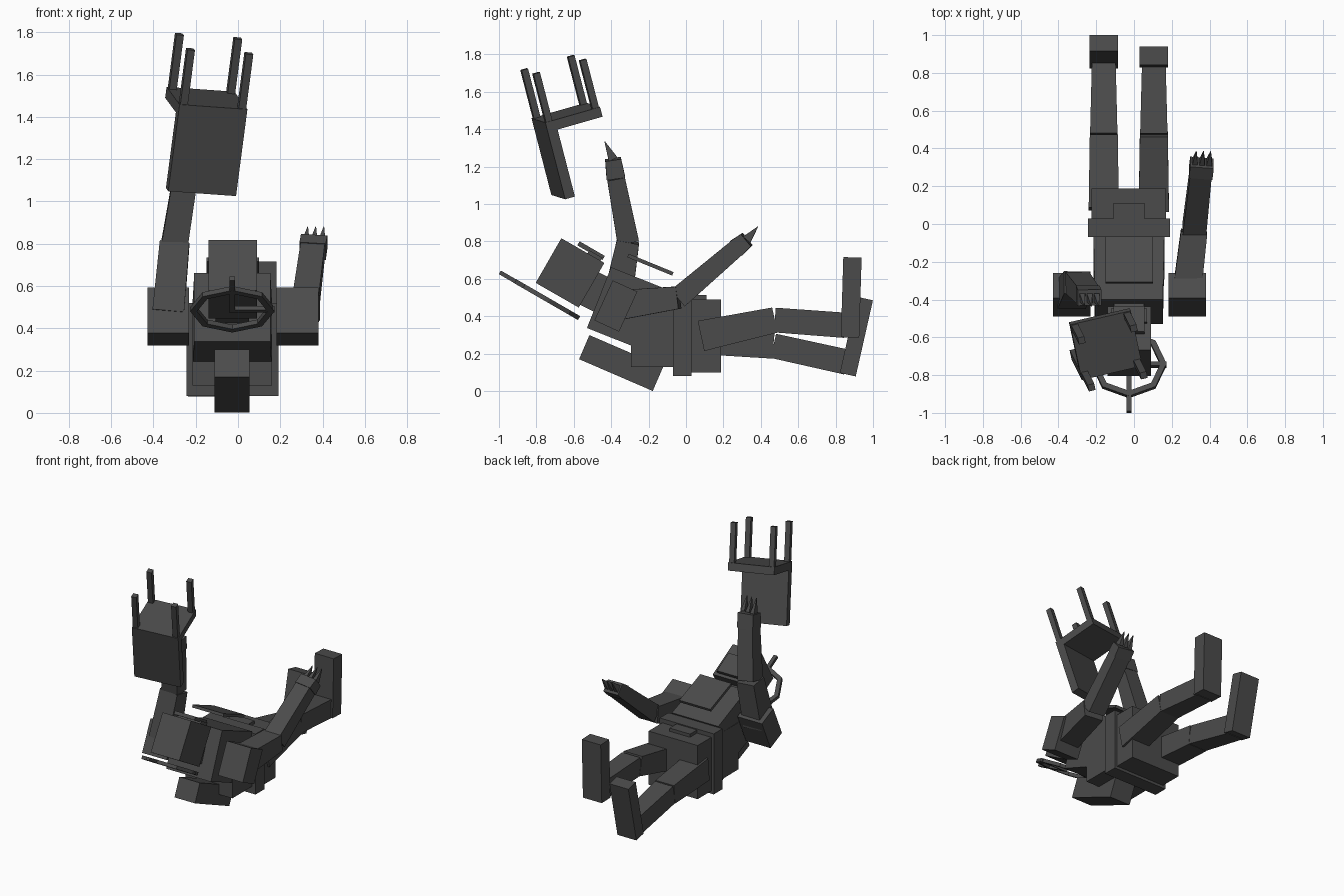
import bpy, bmesh, math
from mathutils import Vector, Matrix

if "Cube" in bpy.data.objects:
    bpy.data.objects.remove(bpy.data.objects["Cube"])

mat = bpy.data.materials.new("dark grey")
mat.diffuse_color = (0.07, 0.07, 0.07, 1)
mat.use_nodes = True
mat.node_tree.nodes["Principled BSDF"].inputs["Base Color"].default_value = mat.diffuse_color
CX = -0.027  # body centre line


def finish(name, bm):
    bmesh.ops.recalc_face_normals(bm, faces=bm.faces)
    me = bpy.data.meshes.new(name)
    bm.to_mesh(me)
    bm.free()
    me.materials.append(mat)
    ob = bpy.data.objects.new(name, me)
    bpy.context.collection.objects.link(ob)
    return ob


def block(name, p0, p1, size0, size1=None, side=(1, 0, 0)):
    """Tapered box from p0 to p1; sizes are (width along side, depth)."""
    p0, p1, side = Vector(p0), Vector(p1), Vector(side)
    d = (p1 - p0).normalized()
    s = (side - d * side.dot(d)).normalized()
    n = d.cross(s)
    bm = bmesh.new()
    rings = []
    for p, (w, h) in ((p0, size0), (p1, size1 or size0)):
        rings.append([bm.verts.new(p + s * a * w / 2 + n * b * h / 2)
                      for a, b in ((-1, -1), (1, -1), (1, 1), (-1, 1))])
    a, b = rings
    bm.faces.new(a)
    bm.faces.new(b)
    for i in range(4):
        j = (i + 1) % 4
        bm.faces.new((a[i], a[j], b[j], b[i]))
    return finish(name, bm)


# torso
block("pelvis", (CX, 0.02, 0.295), (CX, 0.187, 0.295), (0.395, 0.39))
block("belt", (CX, -0.07, 0.30), (CX, 0.03, 0.30), (0.435, 0.44))
block("buckle", (CX, 0.025, 0.498), (CX, 0.11, 0.498), (0.165, 0.03))
block("abdomen", (CX, -0.295, 0.30), (CX, -0.06, 0.30), (0.375, 0.34))
block("chest", (CX, -0.465, 0.50), (CX, -0.13, 0.367), (0.36, 0.35), (0.375, 0.35))
block("chest_plate", (-0.025, -0.31, 0.725), (-0.025, -0.07, 0.627), (0.25, 0.02))
block("back_pack", (-0.028, -0.544, 0.235), (-0.028, -0.15, 0.065), (0.165, 0.14))

# head
block("neck", (CX, -0.56, 0.57), (CX, -0.42, 0.50), (0.16, 0.20))
block("head", (-0.025, -0.735, 0.698), (-0.025, -0.505, 0.566), (0.23, 0.275))
block("face_plate", (CX, -0.575, 0.79), (CX, -0.44, 0.712), (0.165, 0.025))
block("mouth_plate", (CX, -0.525, 0.74), (CX, -0.455, 0.70), (0.19, 0.03))

# ring with two hands behind the head
ring_c = Vector((CX, -0.744, 0.49))
up = Vector((0, -0.866, 0.5))
bm = bmesh.new()
loops = []
for i in range(8):
    t = math.tau * i / 8
    r = Vector((math.cos(t), 0, 0)) + up * math.sin(t)
    n = Vector((0, 0.5, 0.866))
    loops.append([bm.verts.new(ring_c + r * (0.183 + a) + n * b)
                  for a, b in ((-0.016, -0.012), (0.016, -0.012), (0.016, 0.012), (-0.016, 0.012))])
for i in range(8):
    a, b = loops[i], loops[(i + 1) % 8]
    for k in range(4):
        m = (k + 1) % 4
        bm.faces.new((a[k], a[m], b[m], b[k]))
finish("ring", bm)
block("ring_long_hand", ring_c - up * 0.015, ring_c + up * 0.29, (0.027, 0.022))
block("ring_short_hand", ring_c, ring_c + Vector((0.2, 0, 0)), (0.027, 0.022), side=up)

# arms: shoulder pad, upper arm, forearm, hand, three claws
arms = {
    "left": (-0.33, (-0.33, -0.37, 0.47), (-0.30, -0.31, 0.80), (-0.245, -0.375, 1.14),
             (-0.235, -0.39, 1.24), (-0.225, -0.435, 1.335)),
    "right": (0.282, (0.28, -0.36, 0.46), (0.318, -0.04, 0.50), (0.353, 0.27, 0.765),
              (0.36, 0.325, 0.81), (0.368, 0.385, 0.88)),
}
for side, (sx, sh, el, wr, kn, tip) in arms.items():
    block(side + "_shoulder", (sx, -0.424, 0.348), (sx, -0.326, 0.562), (0.198, 0.145))
    block(side + "_upper_arm", sh, el, (0.15, 0.16), (0.14, 0.12))
    block(side + "_forearm", el, wr, (0.125, 0.115), (0.115, 0.095))
    block(side + "_hand", wr, kn, (0.125, 0.10), (0.125, 0.085))
    for i in (-1, 0, 1):
        off = Vector((0.038 * i, 0, 0))
        block(f"{side}_claw_{i + 2}", Vector(kn) + off, Vector(tip) + off, (0.03, 0.05), (0.003, 0.003))

# legs: (y, z) of hip, knee, ankle, heel and toe
legs = {
    "left": (-0.16, (0.08, 0.28), (0.467, 0.242), (0.86, 0.155), (0.865, 0.088), (0.957, 0.495), 0.087),
    "right": (0.105, (0.08, 0.295), (0.475, 0.38), (0.85, 0.352), (0.877, 0.287), (0.89, 0.715), 0.098),
}
for side, (x, hip, knee, ankle, heel, toe, thick) in legs.items():
    block(side + "_thigh", (x, *hip), (x, *knee), (0.16, 0.165), (0.148, 0.137))
    block(side + "_shin", (x, *knee), (x, *ankle), (0.145, 0.132), (0.125, 0.135))
    block(side + "_foot", (x, *heel), (x, *toe), (0.152, thick))

# upside-down flying chair, in its own tilted axes
u = Vector((0.275, 0.065, -0.025)).normalized()
w = Vector((0.126, -0.248, 0.96)).normalized()
u = (u - w * u.dot(w)).normalized()
v = w.cross(u)
c = Vector((-0.15, -0.636, 1.463))
block("chair_seat", c - w * 0.027, c + w * 0.027, (0.33, 0.31), side=u)
b = c - v * 0.1275
block("chair_back", b - w * 0.027, b - w * 0.40, (0.33, 0.055), side=u)
for i in (-1, 1):
    for j in (-1, 1):
        p = c + u * 0.142 * i + v * 0.132 * j + w * 0.02
        block(f"chair_leg_{i}_{j}", p, p + w * 0.275, (0.036, 0.036), side=u)
